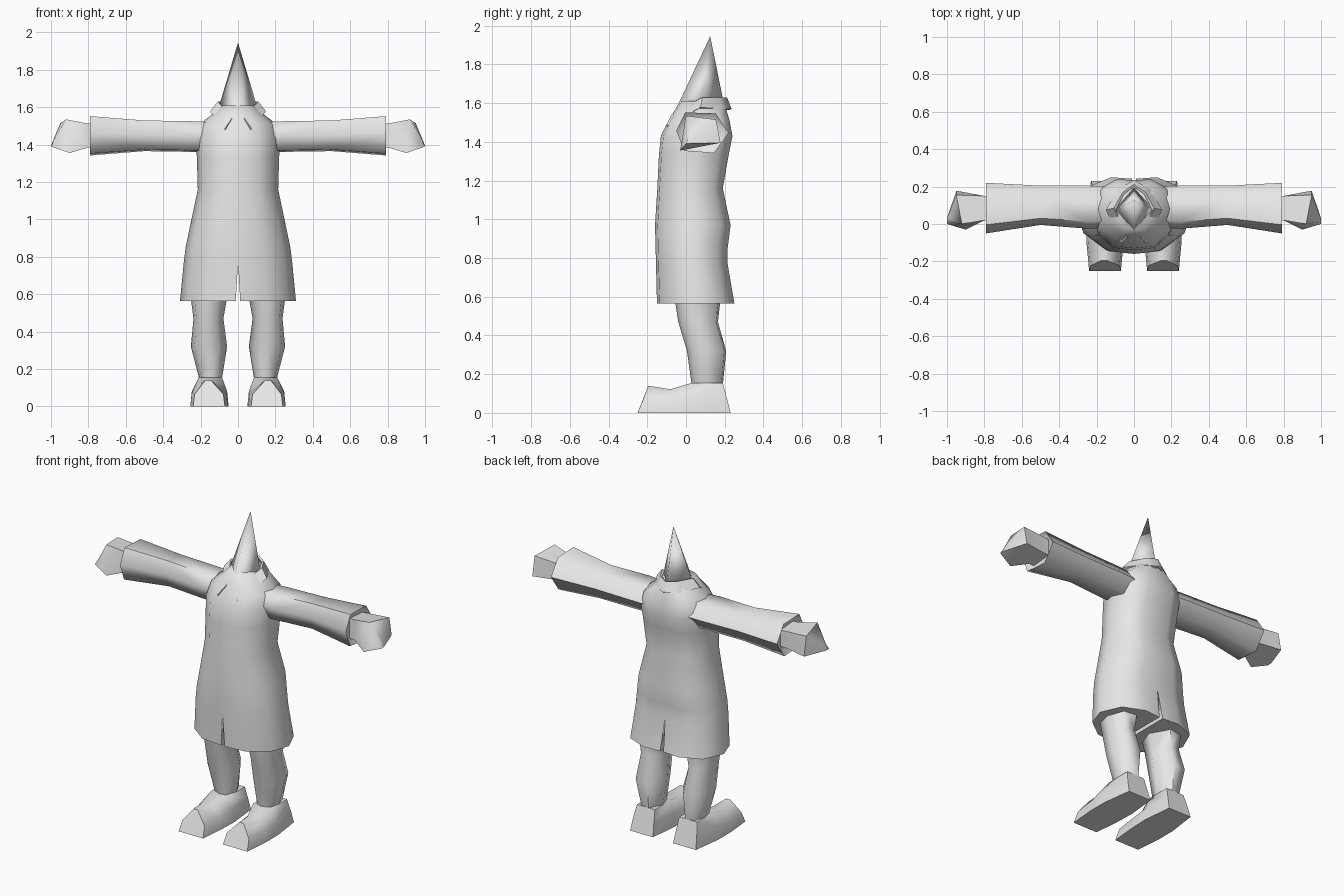
import bpy, bmesh, math

if "Cube" in bpy.data.objects:
    bpy.data.objects.remove(bpy.data.objects["Cube"])

mat = bpy.data.materials.new("plain grey")
mat.diffuse_color = (0.8, 0.8, 0.8, 1)
mat.use_nodes = True
mat.node_tree.nodes["Principled BSDF"].inputs["Base Color"].default_value = mat.diffuse_color


def finish(name, bm, mirror=True, angle=65):
    """Turn a bmesh into a smooth-shaded object, mirrored across x = 0 if asked."""
    bmesh.ops.recalc_face_normals(bm, faces=bm.faces)
    me = bpy.data.meshes.new(name)
    bm.to_mesh(me)
    bm.free()
    me.materials.append(mat)
    ob = bpy.data.objects.new(name, me)
    bpy.context.collection.objects.link(ob)
    bpy.ops.object.select_all(action='DESELECT')
    ob.select_set(True)
    bpy.context.view_layer.objects.active = ob
    bpy.ops.object.shade_smooth_by_angle(angle=math.radians(angle))
    if mirror:
        m = ob.modifiers.new("mirror", 'MIRROR')
        m.merge_threshold = 0.002
    return ob


def bridge(bm, a, b, closed=True):
    n = len(a)
    for i in range(n if closed else n - 1):
        j = (i + 1) % n
        bm.faces.new((a[i], a[j], b[j], b[i]))


def loft(name, rings, start=True, end=True, angle=65):
    bm = bmesh.new()
    vs = [[bm.verts.new(p) for p in r] for r in rings]
    for a, b in zip(vs, vs[1:]):
        bridge(bm, a, b)
    if start:
        bm.faces.new(vs[0])
    if end:
        bm.faces.new(vs[-1])
    return finish(name, bm, angle=angle)


# Tunic and shorts: half cross-sections from front centre to back centre
HALF = [(0, -1), (.5, -.93), (.87, -.5), (1, .08), (.82, .72), (.4, 1), (0, .96)]


def half_ring(z, w, front, back, x0=0):
    mid, r = (front + back) / 2, (back - front) / 2
    return [(max(u * w, x0), mid + v * r, z) for u, v in HALF]


bm = bmesh.new()
body = [(1.61, .09, -.03, .19), (1.56, .14, -.06, .21), (1.51, .205, -.09, .225),
        (1.43, .225, -.13, .24), (1.33, .22, -.14, .22), (1.16, .215, -.148, .19),
        (.97, .255, -.16, .23), (.85, .28, -.157, .215), (.77, .29, -.155, .215)]
vs = [[bm.verts.new(p) for p in half_ring(*s)] for s in body]
for a, b in zip(vs, vs[1:]):
    bridge(bm, a, b, closed=False)
bm.faces.new(vs[0])
crotch = vs[-1] + [bm.verts.new((0, .04, .8))]
hem = [bm.verts.new(p) for p in half_ring(.565, .31, -.15, .25, .012) + [(.012, .05, .565)]]
bridge(bm, crotch, hem)
bm.faces.new(hem)
finish("tunic_and_shorts", bm)

# Sleeves: hexagonal sections, with a recessed cuff
HEX = [(-1, .1), (-.66, 1), (.5, .95), (1, .0), (.45, -1), (-.7, -.9)]


def sleeve_ring(x, y, ry, z, rz):
    return [(x, y + u * ry, z + v * rz) for u, v in HEX]


loft("sleeve", [sleeve_ring(*s) for s in (
    (.14, .09, .11, 1.44, .08), (.25, .09, .115, 1.443, .082), (.5, .1, .105, 1.447, .082),
    (.79, .085, .135, 1.447, .105), (.765, .085, .11, 1.447, .085))])

# Hands: tapered mitts ending in a low front point
loft("hand", [
    [(.75, .02, 1.51), (.75, .15, 1.50), (.75, .15, 1.4), (.75, .02, 1.385)],
    [(.8, .02, 1.512), (.8, .15, 1.505), (.8, .15, 1.4), (.8, .02, 1.385)],
    [(.92, 0, 1.535), (.95, .155, 1.515), (.95, .178, 1.395), (.9, -.03, 1.355)],
    [(.985, .01, 1.42), (.99, .03, 1.42), (1, .03, 1.39), (1, 0, 1.39)]])


# Lower legs
def leg_ring(z, x1, x2, y1, y2):
    cx, cy, rx, ry = (x1 + x2) / 2, (y1 + y2) / 2, (x2 - x1) / 2, (y2 - y1) / 2
    return [(cx + u * rx, cy + v * ry, z)
            for u, v in ((-1, 0), (-.6, -.9), (.1, -1), (.8, -.75), (1, 0), (.6, .9), (-.3, 1))]


loft("lower_leg", [leg_ring(*s) for s in (
    (.6, .055, .255, -.06, .18), (.47, .078, .238, -.04, .165),
    (.32, .058, .252, .005, .208), (.14, .087, .205, .03, .19))])


# Feet: sections from heel to toe
def foot_ring(y_low, y_top, x1, x2, z_side, z_top, t1, t2):
    ys = (y_low + y_top) / 2
    return [(x1, y_low, 0), (x1 + .008, ys, z_side), (t1, y_top, z_top),
            (t2, y_top, z_top), (x2 - .008, ys, z_side), (x2, y_low, 0)]


loft("foot", [foot_ring(*s) for s in (
    (.23, .19, .07, .23, .08, .155, .085, .21), (.04, .03, .05, .255, .08, .155, .085, .21),
    (-.09, -.08, .055, .255, .07, .122, .12, .2), (-.25, -.195, .07, .24, .065, .14, .145, .175))])

# Pointed head: four-sided cone leaning backwards
bm = bmesh.new()
base = [bm.verts.new(p) for p in
        ((0, -.065, 1.54), (.112, .075, 1.57), (0, .195, 1.6), (-.112, .075, 1.57))]
tip = bm.verts.new((0, .125, 1.945))
for i in range(4):
    bm.faces.new((base[i], base[(i + 1) % 4], tip))
bm.faces.new(base[::-1])
finish("pointed_head", bm, mirror=False, angle=100)

# Collar: folded band around the neck with two front flaps
top = [(0, .212, 1.63), (.06, .17, 1.63), (.108, .085, 1.63), (.033, -.075, 1.54)]
low = [(0, .235, 1.57), (.09, .185, 1.57), (.15, .075, 1.578), (.072, -.105, 1.482)]
bm = bmesh.new()
outer = [[bm.verts.new(p) for p in r] for r in (top, low)]
inner = [[bm.verts.new((x * .9, y - .012 if y > 0 else y + .012, z - .006)) for x, y, z in r]
         for r in (top, low)]
loops = [outer[0], outer[1], inner[1], inner[0]]
for k in range(4):
    bridge(bm, loops[k], loops[(k + 1) % 4], closed=False)
bm.faces.new([l[-1] for l in loops])
finish("collar", bm, angle=40)
